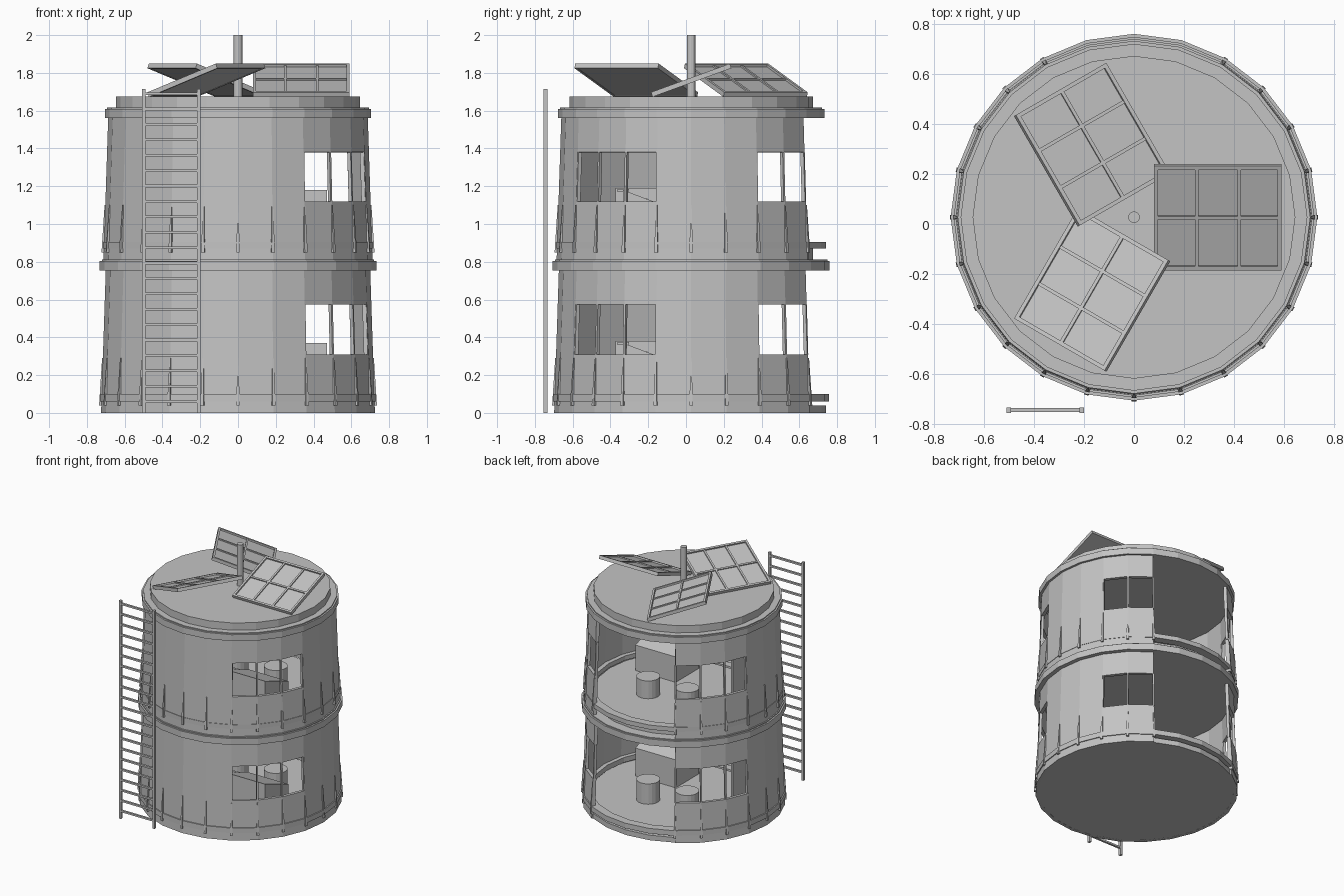
import bpy, bmesh
from math import radians, cos, sin
from mathutils import Matrix, Vector

cube = bpy.data.objects.get("Cube")
if cube:
    bpy.data.objects.remove(cube)

SIDES = 24
CENTRE = Matrix.Translation((0, 0.027, 0))

grey = bpy.data.materials.new("plain_grey")
grey.use_nodes = True
grey.diffuse_color = (0.55, 0.55, 0.55, 1)
grey.node_tree.nodes["Principled BSDF"].inputs["Base Color"].default_value = grey.diffuse_color


def finish(name, bm, matrix=CENTRE):
    bmesh.ops.recalc_face_normals(bm, faces=bm.faces)
    mesh = bpy.data.meshes.new(name)
    bm.to_mesh(mesh)
    bm.free()
    mesh.materials.append(grey)
    obj = bpy.data.objects.new(name, mesh)
    obj.matrix_world = matrix
    bpy.context.collection.objects.link(obj)
    return obj


def add_box(bm, low, high):
    low, high = Vector(low), Vector(high)
    size = Matrix.Diagonal((*(high - low), 1))
    bmesh.ops.create_cube(bm, size=1, matrix=Matrix.Translation((low + high) / 2) @ size)


def around(r, angle, z):
    return Vector((r * cos(radians(angle)), r * sin(radians(angle)), z))


def disc(name, r, z0, z1, sides=SIDES, x=0, y=0):
    bm = bmesh.new()
    bmesh.ops.create_cone(bm, cap_ends=True, segments=sides, radius1=r, radius2=r, depth=z1 - z0,
                          matrix=Matrix.Translation((x, y, (z0 + z1) / 2)) @ Matrix.Rotation(radians(90), 4, 'Z'))
    return finish(name, bm)


def ring(name, inner, outer, z0, z1):
    bm = bmesh.new()
    section = [(inner, z0), (outer, z0), (outer, z1), (inner, z1)]
    loops = [[bm.verts.new(around(r, 15 * i, z)) for r, z in section] for i in range(SIDES)]
    for i in range(SIDES):
        a, b = loops[i], loops[(i + 1) % SIDES]
        for k in range(4):
            n = (k + 1) % 4
            bm.faces.new((a[k], b[k], b[n], a[n]))
    return finish(name, bm)


def in_window(angle):
    return 300 <= angle < 345 or 30 <= angle < 60 or 120 <= angle < 165


def in_doorway(angle):
    return 60 <= angle < 120


def storey_wall(name, heights, r0, r1):
    """Tapered faceted shell with a doorway and three window groups."""
    def radius(z):
        return r0 + (r1 - r0) * (z - heights[0]) / (heights[-1] - heights[0])

    bm = bmesh.new()
    cols = [[bm.verts.new(around(radius(z), 15 * i, z)) for z in heights] for i in range(SIDES)]
    for i in range(SIDES):
        a, b = cols[i], cols[(i + 1) % SIDES]
        for k in range(3):
            if in_doorway(15 * i) or (k == 1 and in_window(15 * i)):
                continue
            bm.faces.new((a[k], b[k], b[k + 1], a[k + 1]))
    for v in [v for v in bm.verts if not v.link_faces]:
        bm.verts.remove(v)
    wall = finish(name, bm)
    solid = wall.modifiers.new("thickness", 'SOLIDIFY')
    solid.thickness = 0.025
    solid.offset = -1

    # Slim window posts at the facet corners
    bm = bmesh.new()
    for i in range(SIDES):
        angle = 15 * i
        if not (in_window(angle) or in_window(angle - 15)):
            continue
        ends = [around(radius(z) - 0.012, angle, z) for z in heights[1:3]]
        verts = [bm.verts.new(p + Matrix.Rotation(radians(angle), 3, 'Z') @ Vector((dx, dy, 0)))
                 for p in ends for dx, dy in ((-.01, -.006), (.01, -.006), (.01, .006), (-.01, .006))]
        bmesh.ops.convex_hull(bm, input=verts)
    finish(name + "_window_posts", bm)

    # Tapered ribs around the foot of the wall
    bm = bmesh.new()
    for i in range(SIDES):
        angle = 15 * i
        if 60 < angle < 120:
            continue
        turn = Matrix.Rotation(radians(angle), 3, 'Z')
        verts = []
        for z, out, half in ((heights[0] + 0.04, 0.012, 0.009), (heights[0] + 0.29, 0.004, 0.003)):
            for dx in (-0.012, out):
                for dy in (-half, half):
                    verts.append(bm.verts.new(turn @ Vector((radius(z) + dx, dy, z))))
        bmesh.ops.convex_hull(bm, input=verts)
    finish(name + "_ribs", bm)


def furniture(prefix, base, floor):
    # Pair of round stools facing a sloping console
    for side, x in (("left", 0.17), ("right", -0.17)):
        disc(prefix + "_stool_" + side, 0.085, floor, base + 0.2, 20, x, 0.2)
    bm = bmesh.new()
    verts = [bm.verts.new((x, y, z)) for x in (0.12, 0.47)
             for y, z in ((-0.07, floor), (-0.07, base + 0.26), (-0.36, base + 0.37), (-0.36, floor))]
    bmesh.ops.convex_hull(bm, input=verts)
    finish(prefix + "_console", bm)
    # Open slatted shelf beside the console
    bm = bmesh.new()
    for k in range(3):
        y, z = -0.16 - 0.1 * k, base + 0.26 + 0.05 * k
        add_box(bm, (-0.35, y - 0.03, z), (0.12, y + 0.03, z + 0.015))
    add_box(bm, (-0.36, -0.4, floor), (-0.34, -0.1, base + 0.38))
    finish(prefix + "_slatted_shelf", bm)


# Two stacked storeys
disc("base_floor", 0.715, 0, 0.04)
storey_wall("lower_wall", (0, 0.31, 0.575, 0.76), 0.725, 0.70)
storey_wall("upper_wall", (0.81, 1.12, 1.38, 1.57), 0.712, 0.687)
ring("lower_rail", 0.665, 0.73, 0.06, 0.1)
ring("upper_rail", 0.65, 0.713, 0.87, 0.905)
for name, r, z in (("lower", 0.733, 0.755), ("upper", 0.705, 1.56)):
    disc(name + "_lid_rim", r, z, z + 0.05)
    disc(name + "_lid_step", r - 0.012, z + 0.045, z + 0.058)
    disc(name + "_lid_cap", 0.645, z + 0.05, z + 0.115)
furniture("lower", 0, 0.04)
furniture("upper", 0.81, 0.865)

# Mast
disc("roof_mast", 0.023, 1.67, 2.0, 16)

# Three tilted solar panels spaced evenly about the mast
HX, HY = 0.255, 0.222
for n in range(3):
    bm = bmesh.new()
    add_box(bm, (-HX, -HY, -0.012), (HX, HY, 0))
    for s in (-1, 1):
        add_box(bm, (-HX, s * (HY - 0.008) - 0.008, -0.014), (HX, s * (HY - 0.008) + 0.008, 0.012))
        add_box(bm, (s * (HX - 0.008) - 0.008, -HY, -0.014), (s * (HX - 0.008) + 0.008, HY, 0.012))
        add_box(bm, (s * HX / 3 - 0.007, -HY, 0), (s * HX / 3 + 0.007, HY, 0.008))
    add_box(bm, (-HX, -0.007, 0), (HX, 0.007, 0.008))
    place = (CENTRE @ Matrix.Rotation(radians(120 * n), 4, 'Z')
             @ Matrix.Translation((0.335, 0, 1.762)) @ Matrix.Rotation(radians(20), 4, 'X'))
    finish("solar_panel_%d" % (n + 1), bm, place)

# Outside ladder
bm = bmesh.new()
for x in (-0.5, -0.208):
    add_box(bm, (x - 0.009, -0.755, 0), (x + 0.009, -0.733, 1.715))
for k in range(21):
    z = 0.06 + 0.0815 * k
    add_box(bm, (-0.5, -0.752, z - 0.007), (-0.208, -0.736, z + 0.007))
finish("ladder", bm, Matrix.Identity(4))
